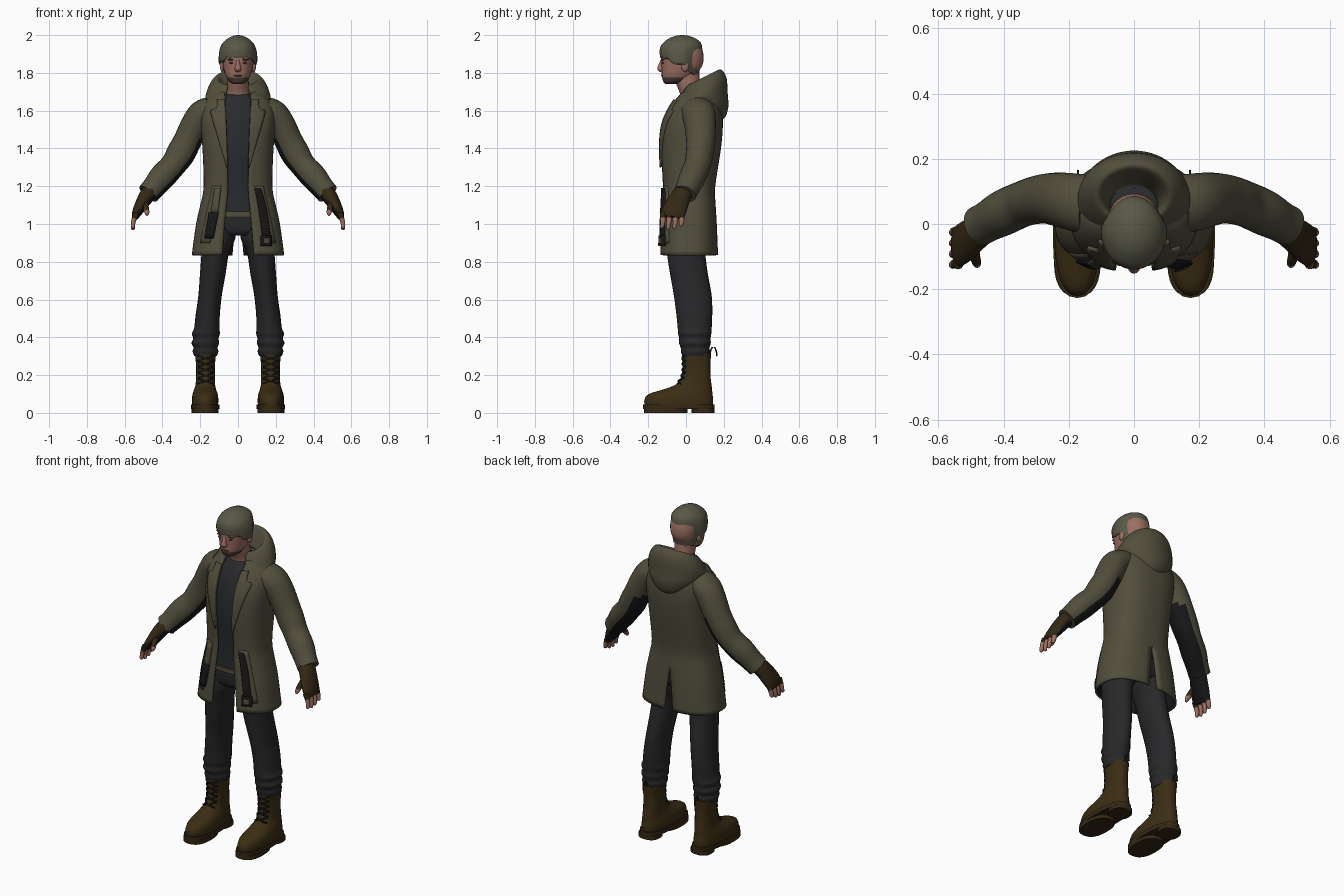
import bpy, bmesh, math
from mathutils import Vector

cube = bpy.data.objects.get("Cube")
if cube:
    bpy.data.objects.remove(cube)


def material(name, *rgb):
    m = bpy.data.materials.new(name)
    m.use_nodes = True
    m.diffuse_color = (*rgb, 1)
    m.node_tree.nodes["Principled BSDF"].inputs["Base Color"].default_value = (*rgb, 1)
    return m


COAT = material("olive cloth", .084, .077, .046)
HAIR = material("ash hair", .1, .096, .062)
SKIN = material("skin", .33, .16, .12)
BEARD = material("dark stubble", .075, .045, .033)
DENIM = material("charcoal trousers", .021, .021, .023)
SHIRT = material("grey black shirt", .022, .023, .026)
BOOT = material("brown boot leather", .045, .027, .007)
GLOVE = material("dark glove leather", .034, .021, .007)
BLACK = material("black lining", .009, .009, .01)

UP = Vector((0, 0, 1))
made = []


def smooth_rows(rows, k):
    """Catmull-Rom resampling of a table of rows."""
    out = []
    for i in range(len(rows) - 1):
        quad = zip(rows[max(i - 1, 0)], rows[i], rows[i + 1], rows[min(i + 2, len(rows) - 1)])
        quad = list(quad)
        for s in range(k):
            t = s / k
            out.append([b + .5 * t * (c - a + t * (2 * a - 5 * b + 4 * c - d + t * (3 * (b - c) + d - a)))
                        for a, b, c, d in quad])
    return out + [list(rows[-1])]


def row_at(dense, z, key):
    """Linear lookup of a dense table by its height column."""
    for a, b in zip(dense, dense[1:]):
        if z <= b[key]:
            t = max(0, (z - a[key]) / (b[key] - a[key]))
            return [p + (q - p) * t for p, q in zip(a, b)]
    return dense[-1]


def oval(angle, rx, ry, p):
    s, c = math.sin(angle), math.cos(angle)
    return (rx * math.copysign(abs(s) ** (2 / p), s), -ry * math.copysign(abs(c) ** (2 / p), c))


def skin(name, rings, mats, wrap=True, mirror=False, thick=0, paint=None, shape=None):
    """Bridge rings of points into one object; closed rings get end caps."""
    bm = bmesh.new()
    loops = [[bm.verts.new(shape(Vector(p)) if shape else p) for p in r] for r in rings]
    n = len(loops[0])
    for lo, hi in zip(loops, loops[1:]):
        for j in range(n if wrap else n - 1):
            k = (j + 1) % n
            bm.faces.new((lo[j], lo[k], hi[k], hi[j]))
    if wrap:
        bm.faces.new(loops[0][::-1])
        bm.faces.new(loops[-1])
        bmesh.ops.recalc_face_normals(bm, faces=bm.faces)
    bm.normal_update()
    if paint:
        for f in bm.faces:
            f.material_index = int(paint(f.calc_center_median(), f.normal))
    me = bpy.data.meshes.new(name)
    bm.to_mesh(me)
    bm.free()
    ob = bpy.data.objects.new(name, me)
    bpy.context.collection.objects.link(ob)
    for m in mats:
        me.materials.append(m)
    if mirror:
        ob.modifiers.new("Mirror", 'MIRROR').merge_threshold = .0005
    if thick:
        sol = ob.modifiers.new("Thickness", 'SOLIDIFY')
        sol.thickness, sol.offset = thick, -1
        sol.material_offset = len(mats) - 1
    made.append(ob)
    return ob


def loft(name, rows, mats, n=24, k=4, p=2, follow=False, gap=0, **kw):
    """Rows are x, y, z, rx, ry; follow tilts the rings along the path."""
    dense = smooth_rows(rows, k)
    centres = [Vector(r[:3]) for r in dense]
    rings = []
    for i, r in enumerate(dense):
        t = UP
        if follow:
            t = (centres[min(i + 1, len(dense) - 1)] - centres[max(i - 1, 0)]).normalized()
        u = Vector((0, 1, 0)).cross(t).normalized()
        v = t.cross(u)
        ring = []
        for j in range(n):
            a = gap + (2 * math.pi - 2 * gap) * j / (n - 1 if gap else n)
            x, y = oval(a, max(r[3], .001), max(r[4], .001), p)
            ring.append(centres[i] + u * x + v * y)
        rings.append(ring)
    return skin(name, rings, mats, wrap=not gap, **kw)


def blob(name, loc, size, mat, mirror=False):
    x, y, z = loc
    rx, ry, rz = size
    rows = [(x, y, z + rz * math.sin(a), rx * math.cos(a), ry * math.cos(a))
            for a in [math.pi * (i / 8 - .5) for i in range(9)]]
    loft(name, rows, [mat], n=12, k=1, mirror=mirror)


# Coat body: rows are z, half width, front y, back y, front gap, back vent
P = 2.5
coat = smooth_rows([
    (.835, .245, -.14, .17, .085, .03), (1.0, .222, -.135, .163, .072, .014),
    (1.1, .2, -.13, .157, .062, 0), (1.2, .182, -.125, .155, .055, 0),
    (1.4, .188, -.135, .185, .06, 0), (1.52, .198, -.125, .195, .065, 0),
    (1.6, .195, -.095, .19, .068, 0), (1.66, .165, -.06, .17, .07, 0),
    (1.7, .11, -.03, .13, .072, 0)], 5)
rings = []
for z, rx, yf, yb, front, vent in coat:
    a0 = math.asin((front / rx) ** (P / 2))
    a1 = math.pi - math.asin((max(vent, 0) / rx) ** (P / 2))
    pts = [oval(a0 + (a1 - a0) * j / 24, rx, (yb - yf) / 2, P) for j in range(25)]
    rings.append([(x if abs(x) > .0005 else 0, y + (yf + yb) / 2, z) for x, y in pts])
skin("coat_body", rings, [COAT, BLACK], wrap=False, mirror=True, thick=.012)


def strip(name, rows, mat, off=.008, mirror=False):
    """Plate lying on the coat front; rows are z, x from, x to."""
    rings = []
    for z, x0, x1 in smooth_rows(rows, 4):
        _, rx, yf, yb, _, _ = row_at(coat, z, 0)
        xs = [x0 + (x1 - x0) * j / 5 for j in range(6)]
        rings.append([(x, (yf + yb) / 2 - (yb - yf) / 2 * max(0, 1 - abs(x / rx) ** P) ** (1 / P) - off, z)
                      for x in xs])
    skin(name, rings, [mat], wrap=False, mirror=mirror, thick=off + .004)


# Lapels, pockets and hanging straps
strip("lapels", [(1.3, .055, .06), (1.45, .06, .105), (1.55, .064, .135), (1.6, .066, .145),
                 (1.615, .068, .115), (1.66, .07, .11)], COAT, .012, True)
strip("pocket_welts", [(.9, .15, .2), (1.05, .125, .17), (1.2, .09, .135)], COAT, .007, True)
strip("left_strap", [(.93, .135, .175), (1.08, .115, .152), (1.19, .095, .122)], BLACK, .02)
strip("left_buckle", [(.885, .125, .18), (.94, .125, .18)], BLACK, .022)
strip("left_buckle_centre", [(.897, .138, .167), (.925, .138, .167)], COAT, .026)
strip("right_pouch", [(.925, -.178, -.135), (1.06, -.155, -.108)], BLACK, .018)
strip("right_strap", [(1.06, -.145, -.11), (1.19, -.125, -.095)], COAT, .018)

# Sleeves, dark on the side turned to the body
INWARD = Vector((-.75, .3, -.58))


def inner_side(c, n):
    return n.dot(INWARD) > .5 and c.z < 1.45


loft("sleeves", [(.14, .06, 1.605, .07, .09), (.19, .068, 1.58, .076, .088), (.23, .075, 1.52, .075, .083),
                 (.268, .078, 1.44, .074, .077), (.305, .072, 1.37, .076, .073), (.345, .06, 1.31, .068, .07),
                 (.4, .035, 1.25, .07, .07), (.445, .01, 1.195, .062, .063), (.475, -.006, 1.16, .06, .062)],
     [COAT, BLACK], follow=True, mirror=True, paint=inner_side)

# Hood lying on the shoulders, open at the throat
def drape(v):
    if v.z > 1.66:
        v.z += .5 * (v.y - .14) * min(1, (v.z - 1.66) / .06)
    return v


loft("hood", [(0, .135, 1.535, .03, .04), (0, .12, 1.57, .1, .09), (0, .095, 1.625, .152, .13),
              (0, .078, 1.68, .172, .143), (0, .078, 1.73, .165, .138), (0, .085, 1.775, .142, .115),
              (0, .088, 1.8, .112, .088), (0, .08, 1.775, .09, .07), (0, .06, 1.72, .072, .06)],
     [COAT], n=40, gap=.45, shape=drape, thick=.006)

# Shirt, belt and trousers
loft("shirt", [(0, .015, 1.04, .16, .122), (0, .018, 1.2, .15, .122), (0, .025, 1.4, .155, .14),
               (0, .03, 1.55, .15, .125), (0, .04, 1.64, .12, .1), (0, .04, 1.685, .07, .07)], [SHIRT], p=2.4)
loft("belt", [(0, .01, 1.04, .165, .125), (0, .01, 1.065, .165, .125)], [COAT], k=1, p=2.4)
loft("trouser_hips", [(0, .005, .94, .1, .09), (0, .005, .97, .17, .11), (0, .01, 1.06, .165, .118)],
     [DENIM], p=2.4)
loft("trouser_legs", [(.172, .05, .3, .06, .07), (.172, .05, .325, .068, .077), (.172, .048, .345, .064, .076),
                      (.173, .047, .37, .073, .084), (.17, .047, .395, .067, .083), (.17, .046, .42, .074, .088),
                      (.165, .046, .45, .067, .09), (.16, .044, .52, .064, .095), (.148, .036, .62, .062, .1),
                      (.133, .015, .74, .068, .1), (.12, 0, .85, .073, .102), (.103, 0, .92, .088, .108),
                      (.09, .005, 1.0, .08, .11)], [DENIM], mirror=True)

# Boots with soles, heels, laces and a pull loop
boot = [(.174, -.038, .03, .068, .18), (.174, -.038, .07, .07, .182), (.174, -.028, .1, .066, .168),
        (.174, .01, .125, .058, .128), (.173, .04, .15, .052, .095), (.172, .052, .19, .05, .078),
        (.172, .055, .25, .05, .074), (.172, .055, .315, .056, .078)]
loft("boots", boot, [BOOT], p=2.3, mirror=True)
for part, y, z0, z1, rx, ry in (("welts", -.038, .02, .045, .075, .189), ("sole_pads", -.108, 0, .025, .072, .115),
                                ("heels", .09, 0, .025, .062, .06)):
    loft("boot_" + part, [(.174, y, z0, rx, ry), (.174, y, z1, rx, ry)], [GLOVE], k=1, p=2.5, mirror=True)
dense_boot = smooth_rows(boot, 6)
for i in range(5):
    for s in (-1, 1):
        rings = [[], []]
        for j in range(9):
            t = j / 4 - 1
            z = .165 + .03 * i + s * t * .014
            x, y, _, rx, ry = row_at(dense_boot, z, 2)
            dx, dy = oval(t * .8, rx + .004, ry + .004, 2.3)
            for h in (0, 1):
                rings[h].append((x + dx, y + dy, z + .008 * h))
        skin("boot_lace", rings, [BLACK], wrap=False, mirror=True, thick=.006)
arc = [math.pi * (i / 8) for i in range(9)]
loft("boot_pull_loops", [(.172, .145 - .018 * math.cos(a), .3 + .05 * math.sin(a), .004, .004) for a in arc],
     [GLOVE], n=6, k=1, follow=True, mirror=True)

# Fingerless gloves and hands
loft("gloves", [(.45, .0, 1.19, .045, .05), (.485, -.028, 1.145, .041, .054), (.513, -.05, 1.1, .034, .062),
                (.535, -.067, 1.06, .026, .064), (.545, -.073, 1.035, .018, .058)],
     [GLOVE, BLACK], n=16, follow=True, mirror=True, paint=lambda c, n: n.dot(INWARD) > .5)
for i in range(4):
    y, drop = -.122 + .033 * i, (.008, 0, .004, .018)[i]
    loft("finger", [(.538, y, 1.06, .016, .017), (.549, y, 1.03, .014, .015),
                    (.556, y - .002, 1.0, .012, .012), (.556, y - .006, .975 + drop, .01, .01),
                    (.555, y - .007, .968 + drop, .003, .003)],
         [GLOVE, SKIN], n=10, k=3, follow=True, mirror=True, paint=lambda c, n: c.z < 1.03)
loft("thumbs", [(.497, -.06, 1.12, .02, .024), (.488, -.1, 1.09, .016, .016), (.482, -.122, 1.06, .013, .013),
                (.481, -.13, 1.045, .004, .004)], [GLOVE, SKIN], n=10, follow=True, mirror=True,
     paint=lambda c, n: c.z < 1.075)

# Neck, head and face
loft("neck", [(0, .04, 1.63, .075, .07), (0, .03, 1.69, .06, .062), (0, .01, 1.75, .057, .065),
              (0, .005, 1.8, .056, .065)], [SKIN])
loft("head", [(0, -.075, 1.742, .025, .035), (0, -.06, 1.752, .046, .06), (0, -.042, 1.785, .065, .086),
              (0, -.027, 1.82, .076, .102), (0, -.02, 1.86, .083, .112), (0, -.02, 1.91, .086, .11),
              (0, -.02, 1.96, .07, .09), (0, -.02, 1.985, .03, .04)], [SKIN, BEARD], n=32, p=2.15,
     paint=lambda c, n: c.z < 1.773 and c.y < .01)
loft("nose", [(0, -.123, 1.872, .009, .01), (0, -.133, 1.84, .012, .014), (0, -.136, 1.82, .018, .016),
              (0, -.128, 1.806, .012, .012)], [SKIN], n=12)
blob("ears", (.084, -.005, 1.835), (.012, .02, .03), SKIN, True)
blob("eyes", (.034, -.122, 1.853), (.014, .006, .005), BEARD, True)
blob("eyebrows", (.036, -.122, 1.87), (.02, .008, .004), BEARD, True)
blob("lips", (0, -.125, 1.785), (.024, .008, .004), BEARD)

# Cropped hair: raised, jagged fringe and a lower nape
def crop(v):
    w = max(0, min(1, (1.96 - v.z) / .1))
    front = max(0, min(1, (-.06 - v.y) / .05))
    back = max(0, min(1, (v.y + .01) / .06))
    v.z += w * (.03 * front - .055 * back + .007 * math.sin(v.x * 190))
    v.x *= 1 - .14 * w * back
    v.y -= .028 * w * back
    return v


loft("hair", [(0, -.02, 1.86, .076, .1), (0, -.02, 1.85, .099, .116), (0, -.02, 1.87, .102, .119),
              (0, -.02, 1.91, .1, .119), (0, -.02, 1.95, .087, .107), (0, -.02, 1.98, .058, .075),
              (0, -.02, 1.996, .025, .035), (0, -.02, 2.0, .004, .005)], [HAIR], n=40, k=3, shape=crop)

# Smooth shading with crisp rims
bpy.ops.object.select_all(action='DESELECT')
for ob in made:
    ob.select_set(True)
bpy.context.view_layer.objects.active = made[0]
bpy.ops.object.shade_smooth_by_angle(angle=math.radians(50))
